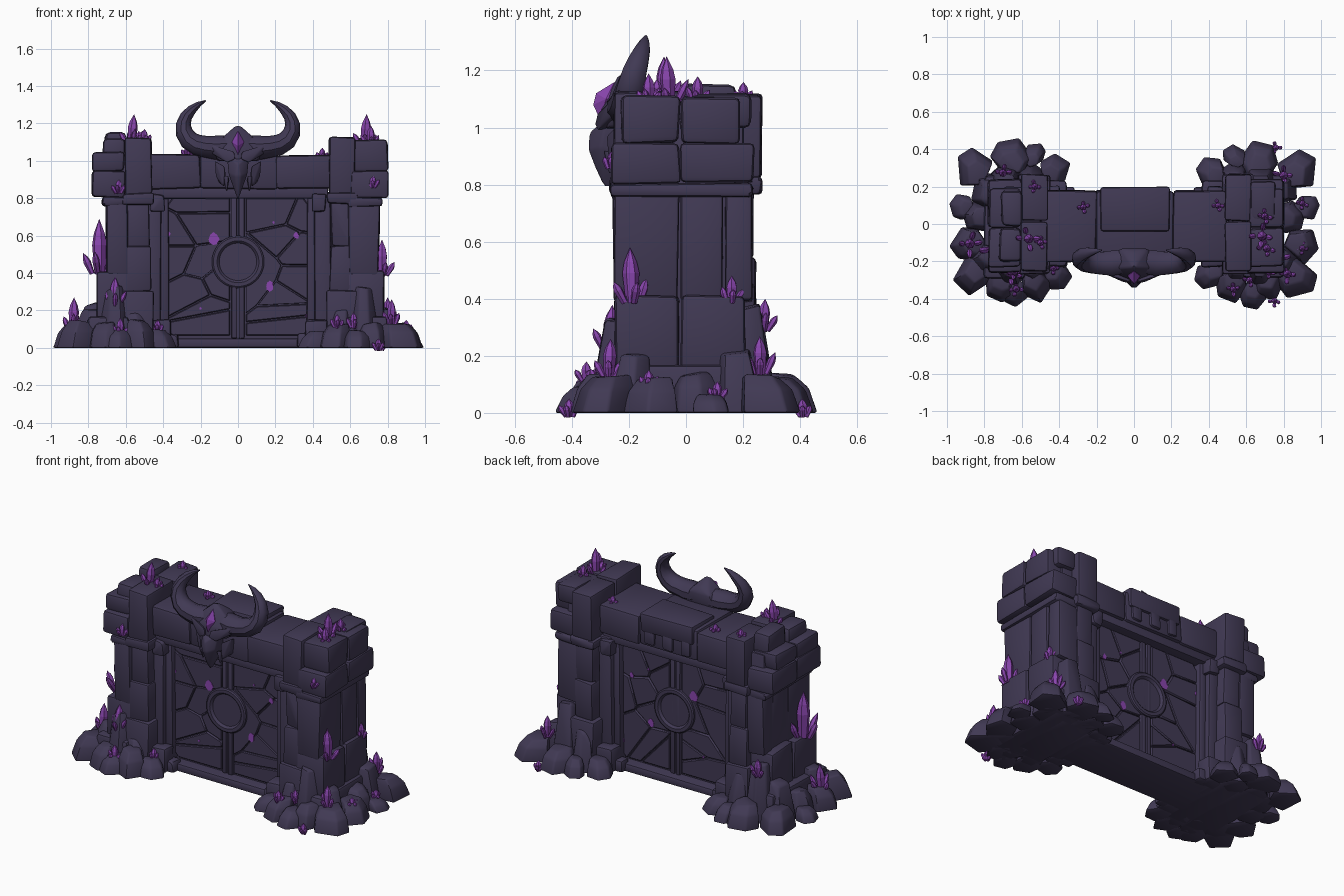
import bpy, bmesh, math, random
from mathutils import Vector, Matrix

if "Cube" in bpy.data.objects:
    bpy.data.objects.remove(bpy.data.objects["Cube"])
random.seed(7)
R = random.uniform


def material(name, rgb):
    m = bpy.data.materials.new(name)
    m.diffuse_color = (*rgb, 1)
    m.use_nodes = True
    m.node_tree.nodes["Principled BSDF"].inputs["Base Color"].default_value = m.diffuse_color
    return m


STONE = material("dark_slate_stone", (0.052, 0.041, 0.088))
PURPLE = material("purple_crystal", (0.25, 0.06, 0.42))


def hull(bm, pts, bevel=0.0, merge=0.2, seg=2):
    """Add a bevelled convex stone around the points."""
    t = bmesh.new()
    for p in pts:
        t.verts.new(p)
    r = bmesh.ops.convex_hull(t, input=t.verts)
    junk = {g for g in r["geom_interior"] + r["geom_unused"] if isinstance(g, bmesh.types.BMVert)}
    if junk:
        bmesh.ops.delete(t, geom=list(junk), context='VERTS')
    if merge:
        bmesh.ops.dissolve_limit(t, angle_limit=merge, verts=t.verts, edges=t.edges)
    if bevel:
        bmesh.ops.bevel(t, geom=t.edges[:], offset=bevel, segments=seg, profile=0.5,
                        affect='EDGES', clamp_overlap=True)
    bmesh.ops.recalc_face_normals(t, faces=t.faces)
    me = bpy.data.meshes.new("tmp")
    t.to_mesh(me)
    t.free()
    bm.from_mesh(me)
    bpy.data.meshes.remove(me)


def box(bm, x0, x1, y0, y1, z0, z1, s=1, bevel=0.014, j=0.006):
    hull(bm, [(s * x + R(-j, j), y + R(-j, j), max(0, z + R(-j, j) if z else 0))
              for x in (x0, x1) for y in (y0, y1) for z in (z0, z1)], bevel)


def mirrored(pts):
    return [(s * x, y, z) for x, y, z in pts for s in (-1, 1)]


def finish(bm, name, mat, smooth=True):
    me = bpy.data.meshes.new(name)
    bm.to_mesh(me)
    bm.free()
    me.materials.append(mat)
    ob = bpy.data.objects.new(name, me)
    bpy.context.collection.objects.link(ob)
    if smooth:
        bpy.ops.object.select_all(action='DESELECT')
        ob.select_set(True)
        bpy.context.view_layer.objects.active = ob
        bpy.ops.object.shade_smooth_by_angle(angle=math.radians(35))
    return ob


# Pillars: stacked blocks on each side
for s, side in ((-1, "left"), (1, "right")):
    o = 0.012 * s
    b = bmesh.new()
    box(b, .5, .7, -.2, .2, 0, 1.03, s)                                  # core
    box(b, .475 + o, .615 + o, -.25, .01, .82, 1.125, s)                 # strap
    box(b, .475 + o, .615 + o, .015, .265, .82, 1.115, s)
    box(b, .462 + o, .63 + o, -.265, .265, .77, .825, s)                 # collar
    box(b, .487 + o, .605 + o, -.235, .235, .54, .78, s)                 # inner column
    box(b, .48 + o, .61 + o, -.245, .245, .3, .545, s)
    box(b, .465 + o, .63 + o, -.265, .265, 0, .305, s)
    for y0, y1 in ((-.255, -.025), (-.015, .13), (.135, .23)):           # outer shaft
        box(b, .59, .73 + 2 * o, y0, y1, .39, .775, s)
    box(b, .59, .75 + 2 * o, -.262, .235, .755, .805, s)                 # neck trim
    top = 1.11 if s > 0 else 1.045
    for a, c, d, e in ((-.26, -.02, -.23, -.022), (-.017, .24, -.018, .19)):
        box(b, .6, .79 + o, a, c, .805, .945, s, .018)                   # cap tiers
        box(b, .61, .79 + o, d, e, .945, top, s, .02)
    for y0, y1 in ((-.25, -.022), (-.017, .205)):                        # lower blocks
        box(b, .58, .765 + o, y0, y1, .13, .41, s, .018)
    box(b, .58, .8, -.29, .26, 0, .17, s, .02)
    if s < 0:
        box(b, .6, .72, -.2, -.02, 1.0, 1.12, s, .025)
        box(b, .6, .71, -.01, .18, 1.0, 1.15, s, .025)
    else:
        box(b, .62, .76, .02, .23, 1.0, 1.12, s, .025)
    finish(b, side + "_pillar", STONE)

    # Door jambs and foot blocks
    b = bmesh.new()
    box(b, .41, .5, -.17, .17, 0, .83, s)
    box(b, .37, .42, -.14, .14, .05, .81, s, .01)
    for f in (-1, 1):
        box(b, .36, .48, f * .13, f * .23, 0, .15, s, .018)
        box(b, .32, .42, f * .12, f * .2, 0, .075, s, .015)
        box(b, .395, .47, f * .12, f * .2, .73, .82, s, .01)
    finish(b, side + "_jamb", STONE)

# Lintel, trim, threshold
b = bmesh.new()
for x0, x1, z1 in ((-.5, -.2, 1.035), (-.205, .21, 1.045), (.205, .5, 1.03)):
    box(b, x0, x1, -.2, .18, .85, z1, 1, .018)
box(b, -.48, .48, -.175, .16, .795, .86, 1, .012)
finish(b, "lintel", STONE)
b = bmesh.new()
box(b, -.18, .19, -.04, .195, .95, 1.065, 1, .014)
for x in (-.13, 0, .13):
    box(b, x - .035, x + .035, .1, .195, .87, .97, 1, .012)
finish(b, "rear_keystone", STONE)
b = bmesh.new()
box(b, -.5, .5, -.16, .16, 0, .05, 1, .012, .003)
finish(b, "threshold", STONE)

# Door: core slab, centre battens, cracked panels
b = bmesh.new()
box(b, -.43, .43, -.09, .09, .03, .83, 1, 0, 0)
for f in (-1, 1):
    for s in (-1, 1):
        box(b, .004, .034, f * .08, f * .112, .05, .81, s, .006, .002)
        seeds = [Vector((s * R(.05, .38), 0, .09 + .7 * (i + R(0, 1)) / 9)) for i in range(9)]
        for p in seeds:
            t = bmesh.new()
            hull(t, [(s * x, f * y, z) for y in (.08, .107)
                     for x, z in ((.042, .065), (.35, .065), (.38, .1), (.38, .76),
                                  (.35, .8), (.042, .8))])
            for q in seeds:
                if q is not p:
                    n = (q - p).normalized()
                    cut = bmesh.ops.bisect_plane(t, geom=t.verts[:] + t.edges[:] + t.faces[:],
                                                 plane_co=(p + q) / 2 - n * .003, plane_no=n,
                                                 clear_outer=True)
            pts = [v.co.copy() for v in t.verts]
            t.free()
            if len(pts) >= 6:
                hull(b, pts, .005, .1, 1)
finish(b, "cracked_door", STONE)


# Door boss: raised ring with a flat disc on both faces
def lathe(bm, prof, f, n=40):
    rings = [[bm.verts.new((r * math.cos(2 * math.pi * i / n), f * y,
                            .46 + r * math.sin(2 * math.pi * i / n))) for i in range(n)]
             for r, y in prof]
    for a, c in zip(rings, rings[1:]):
        for i in range(n):
            bm.faces.new((a[i], a[(i + 1) % n], c[(i + 1) % n], c[i]))
    bm.faces.new(rings[-1])


b = bmesh.new()
for f in (-1, 1):
    lathe(b, ((.14, .08), (.14, .12), (.132, .126), (.112, .126), (.105, .12), (.1, .112)), f)
bmesh.ops.recalc_face_normals(b, faces=b.faces)
finish(b, "door_ring", STONE)

# Glowing chips on the door
b = bmesh.new()
for x, z, r in ((-.13, .58, .034), (.17, .33, .028), (-.115, .485, .015), (.31, .6, .018),
                (.37, .17, .014), (-.37, .61, .012), (.19, .67, .008), (-.2, .21, .008)):
    for f in (-1, 1):
        ring = [(x + r * R(.6, .95) * math.cos(a), z + r * R(.8, 1.2) * math.sin(a))
                for a in (k * math.pi / 4 for k in range(8))]
        hull(b, [(u, f * y, w) for u, w in ring for y in (.104, .1095)])
finish(b, "door_chips", PURPLE, False)

# Rubble around the pillar feet: x, y, radius, height
ROCKS = ((.87, .29, .11, .13), (.92, .1, .07, .07), (.89, -.12, .1, .12), (.86, -.28, .11, .14),
         (.72, -.34, .09, .15), (.63, -.38, .075, .1), (.53, -.33, .09, .14), (.4, -.28, .08, .09),
         (.66, .35, .105, .14), (.53, .38, .06, .1), (.42, .29, .085, .1), (.67, -.25, .09, .3),
         (.8, -.19, .09, .2), (.79, .19, .1, .22), (.68, .23, .09, .36), (.55, -.26, .08, .22),
         (.55, .26, .08, .27), (.83, .03, .09, .14))
for s, side in ((-1, "left"), (1, "right")):
    b = bmesh.new()
    for x, y, r, h in ROCKS:
        x, y, h = x + R(-.012, .012), y + R(-.012, .012), h * R(.9, 1.1)
        n, a0 = random.choice((5, 6, 6)), R(0, 6)
        pts = []
        for i in range(n):
            a = a0 + 2 * math.pi * (i + R(-.2, .2)) / n
            c, d, k = math.cos(a), math.sin(a), r * R(.95, 1.12)
            lx, ly = (.66 - x) * .12, -y * .1
            pts += [(s * (x + k * c), y + k * d, 0),
                    (s * (x + lx * .5 + k * c * .88), y + ly * .5 + k * d * .88, h * .62),
                    (s * (x + lx + k * c * .62), y + ly + k * d * .62, h * R(.88, 1.04))]
        hull(b, pts, .01, .3)
    finish(b, side + "_rubble", STONE)

# Horned skull on the lintel front
b = bmesh.new()
SKULL = (
    # cranium, snout
    (((0, -.23, 1.2), (.03, -.24, 1.17), (.09, -.24, 1.12), (.13, -.26, 1.05), (.1, -.27, 1.0),
      (0, -.3, 1.07), (0, -.31, .99), (.07, -.13, 1.12), (.12, -.15, 1.0), (0, -.15, 1.15)), .012),
    (((.06, -.28, 1.03), (0, -.34, .98), (.015, -.34, .92), (.05, -.3, .93), (.022, -.3, .86),
      (0, -.29, .79), (.04, -.2, .9), (.03, -.2, 1.03), (0, -.25, .79)), .008),
)
for pts, w in SKULL:
    hull(b, mirrored(pts), w)
SIDES = (
    # brow, cheek, jaw tooth
    ((.015, -.32, 1.01), (.02, -.31, 1.05), (.15, -.27, 1.09), (.16, -.25, 1.05), (.06, -.31, .99),
     (.12, -.2, 1.04), (.03, -.25, 1.0)),
    ((.07, -.28, .97), (.125, -.25, 1.0), (.12, -.24, .92), (.075, -.27, .86), (.06, -.24, .88),
     (.11, -.19, .98), (.1, -.19, .88)),
    ((.05, -.29, .92), (.075, -.28, .92), (.06, -.27, .82), (.045, -.24, .9), (.08, -.23, .9)),
)
for s in (-1, 1):
    for pts in SIDES:
        hull(b, [(s * x, y, z) for x, y, z in pts], .006)
finish(b, "horned_skull", STONE)

# Horns: tapered ringed tube along a curved path
HORN = ((.05, -.2, 1.075, .06), (.12, -.21, 1.07, .064), (.17, -.21, 1.075, .058),
        (.22, -.205, 1.085, .056), (.262, -.2, 1.11, .052), (.287, -.19, 1.15, .047),
        (.292, -.18, 1.195, .04), (.277, -.165, 1.238, .033), (.245, -.152, 1.275, .025),
        (.21, -.145, 1.302, .015), (.172, -.14, 1.322, .003))
for s, side in ((-1, "left"), (1, "right")):
    b, rings, n = bmesh.new(), [], 10
    for i, (x, y, z, r) in enumerate(HORN):
        p, q = Vector(HORN[max(0, i - 1)][:3]), Vector(HORN[min(10, i + 1)][:3])
        t = (q - p).normalized()
        u = t.cross(Vector((0, 1, 0))).normalized()
        v = u.cross(t)
        rings.append([])
        for k in range(n):
            a = 2 * math.pi * k / n
            w = Vector((x, y, z)) + r * (u * math.cos(a) + v * math.sin(a) * 1.1)
            rings[-1].append(b.verts.new((s * w.x, w.y, w.z)))
    for a, c in zip(rings, rings[1:]):
        for i in range(n):
            b.faces.new((a[i], a[(i + 1) % n], c[(i + 1) % n], c[i]))
    b.faces.new(rings[0])
    b.faces.new(rings[-1])
    bmesh.ops.recalc_face_normals(b, faces=b.faces)
    finish(b, side + "_horn", STONE)

# Forehead gem
b = bmesh.new()
hull(b, mirrored(((0, -.25, 1.16), (0, -.315, 1.12), (0, -.325, 1.08), (.033, -.28, 1.1),
                  (0, -.3, 1.025), (.02, -.24, 1.1))), 0, 0)
finish(b, "forehead_gem", PURPLE, False)


# Crystal clusters: one main hexagonal spike with small leaning ones
def spike(bm, base, h, r, tilt, az):
    m = Matrix.Translation(base) @ Matrix.Rotation(az, 4, 'Z') @ Matrix.Rotation(tilt, 4, 'Y')
    pts = [m @ Vector((k * r * math.cos(i * math.pi / 3), k * r * math.sin(i * math.pi / 3), z))
           for k, z in ((.7, -.015), (1, h * .5), (.75, h * .72)) for i in range(6)]
    hull(bm, pts + [m @ Vector((0, 0, h))], 0, .02)


CLUSTERS = ((-.57, -.08, 1.1, .15), (-.5, -.1, 1.11, .06), (-.53, .2, 1.1, .06), (-.27, .09, 1.03, .05),
            (-.74, -.13, .41, .28), (-.88, -.11, .11, .16), (-.66, -.27, .24, .14),
            (-.63, -.35, .08, .08), (-.64, -.26, .84, .06), (-.7, .27, .3, .1), (-.43, -.24, .1, .05),
            (.68, -.06, 1.09, .16), (.71, -.13, 1.09, .1), (.7, .04, 1.1, .08), (.45, .1, 1.02, .05),
            (.77, -.19, .4, .18), (.76, .16, .4, .08), (.82, -.27, .14, .12), (.8, .26, .15, .12),
            (.75, -.41, 0, .05), (.76, .41, 0, .05), (.9, -.13, .1, .05), (.9, .11, .06, .05),
            (.62, -.3, .12, .07), (.53, -.35, .12, .06), (.72, -.26, .87, .05))
b = bmesh.new()
for x, y, z, h in CLUSTERS:
    spike(b, (x, y, z), h, .012 + h * .1, R(0, .1), R(0, 6))
    for i in range(4):
        a = i * 1.57 + R(-.4, .4)
        d = .012 + h * .12
        spike(b, (x + d * math.cos(a), y + d * math.sin(a), z), h * R(.3, .5) + .01,
              .009 + h * .04, R(.3, .6), a)
finish(b, "crystal_clusters", PURPLE, False)
